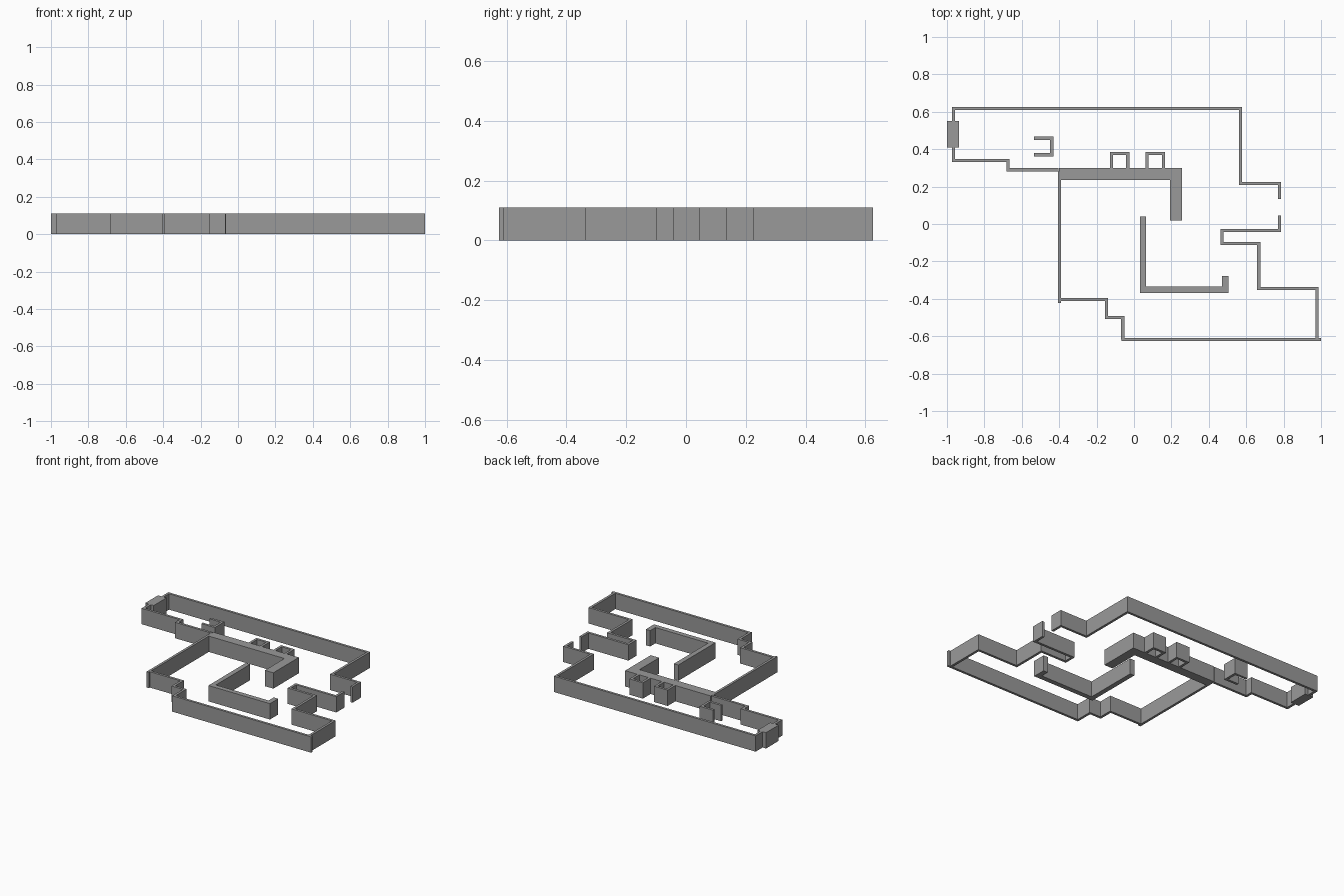
import bpy, bmesh
from mathutils import Vector

if "Cube" in bpy.data.objects:
    bpy.data.objects.remove(bpy.data.objects["Cube"])

H = 0.11   # wall height
T = 0.017  # thin wall thickness

grey = bpy.data.materials.new("dark_grey")
grey.diffuse_color = (0.32, 0.32, 0.32, 1)
grey.use_nodes = True
grey.node_tree.nodes["Principled BSDF"].inputs["Base Color"].default_value = grey.diffuse_color


def wall(name, pts, t=T):
    """Upright wall with mitred corners along a centre line."""
    p = [Vector(q) for q in pts]
    n = []
    for a, b in zip(p, p[1:]):
        d = (b - a).normalized()
        n.append(Vector((-d.y, d.x)))
    offs = []
    for i in range(len(p)):
        a, b = n[max(i - 1, 0)], n[min(i, len(n) - 1)]
        offs.append((a + b) / (1 + a.dot(b)) * t / 2)
    bm = bmesh.new()
    left = [[bm.verts.new((*(q + o), z)) for z in (0, H)] for q, o in zip(p, offs)]
    right = [[bm.verts.new((*(q - o), z)) for z in (0, H)] for q, o in zip(p, offs)]
    for i in range(len(n)):
        l0, l1, r0, r1 = left[i], left[i + 1], right[i], right[i + 1]
        bm.faces.new((l0[0], l1[0], l1[1], l0[1]))
        bm.faces.new((r0[0], r0[1], r1[1], r1[0]))
        bm.faces.new((l0[1], l1[1], r1[1], r0[1]))
        bm.faces.new((l0[0], r0[0], r1[0], l1[0]))
    for l, r in ((left[0], right[0]), (left[-1], right[-1])):
        bm.faces.new((l[0], l[1], r[1], r[0]))
    bmesh.ops.recalc_face_normals(bm, faces=bm.faces)
    me = bpy.data.meshes.new(name)
    bm.to_mesh(me)
    bm.free()
    me.materials.append(grey)
    ob = bpy.data.objects.new(name, me)
    bpy.context.collection.objects.link(ob)


# Outer walls
wall("north_wall", [(-0.405, 0.29), (-0.673, 0.29), (-0.673, 0.34), (-0.965, 0.34),
                    (-0.965, 0.617), (0.57, 0.617), (0.57, 0.217), (0.778, 0.217),
                    (0.778, 0.135)])
wall("west_wall", [(-0.398, 0.282), (-0.398, -0.423)])
wall("southwest_steps", [(-0.398, -0.404), (-0.147, -0.404), (-0.147, -0.5),
                         (-0.06, -0.5), (-0.06, -0.617)])
wall("south_wall", [(-0.068, -0.617), (1.0, -0.617)])
wall("east_wall", [(0.978, -0.617), (0.978, -0.345), (0.667, -0.345), (0.667, -0.105),
                   (0.47, -0.105), (0.47, -0.035), (0.778, -0.035), (0.778, 0.046)])

# Solid block set in the west end
wall("west_block", [(-1.0, 0.48), (-0.935, 0.48)], 0.14)

# Thick inner walls
wall("thick_inner_wall", [(-0.4, 0.268), (0.225, 0.268), (0.225, 0.02)], 0.065)
wall("inner_corner_wall", [(0.048, 0.04), (0.048, -0.352), (0.487, -0.352),
                           (0.487, -0.278)], 0.034)

# Small alcoves
for i, (a, b) in enumerate([(-0.12, -0.033), (0.07, 0.157)]):
    wall(f"alcove_{i + 1}", [(a, 0.3), (a, 0.377), (b, 0.377), (b, 0.3)])
wall("freestanding_alcove", [(-0.535, 0.458), (-0.44, 0.458), (-0.44, 0.37), (-0.535, 0.37)])
